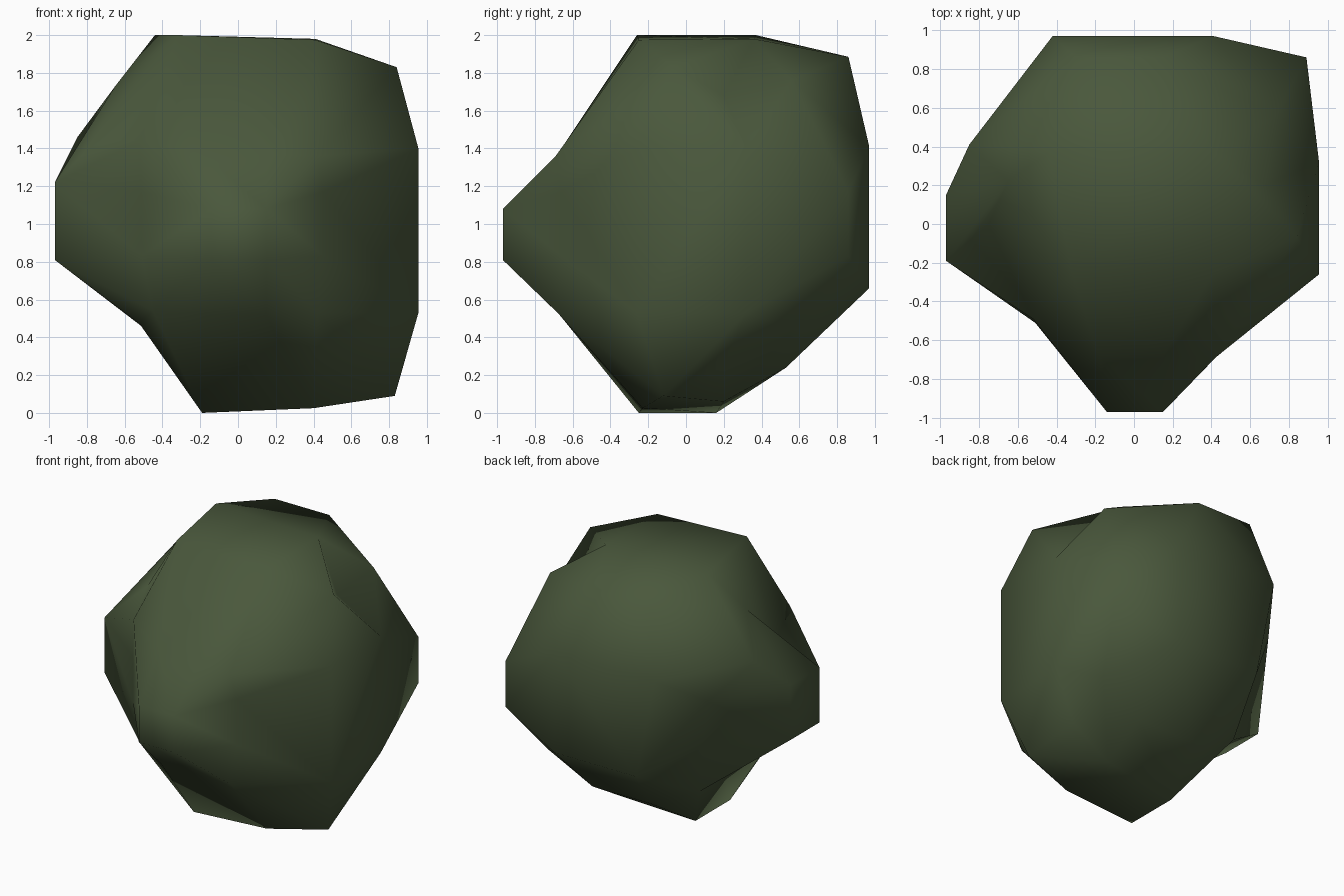
import bpy, bmesh
from mathutils import Vector

if "Cube" in bpy.data.objects:
    bpy.data.objects.remove(bpy.data.objects["Cube"])

# Moss-green boulder/bush: a cube divided 3x3 per side, each lattice point pulled into a lumpy shape.
# Lattice index 0..3 on each axis; only shell points are used.

# Flat patch of each side: (axis, side) -> depth, range on 1st other axis, range on 2nd other axis
patches = {
    (0, 0): (-0.97, -0.19, 0.15, 0.81, 1.22),
    (0, 3): (0.955, -0.26, 0.32, 0.53, 1.40),
    (1, 0): (-0.97, -0.14, 0.15, 0.81, 1.08),
    (1, 3): (0.97, -0.42, 0.41, 0.66, 1.41),
    (2, 0): (0.0, -0.19, 0.40, -0.25, 0.16),
    (2, 3): (2.0, -0.44, 0.41, -0.26, 0.37),
}
# Rounded edges: (free axis, side a, side b) -> coordinates on the fixed axes, range on the free axis
edges = {
    (0, 0, 0): (-0.67, 0.52, -0.16, 0.15),
    (0, 0, 3): (-0.68, 1.37, -0.18, 0.15),
    (0, 3, 0): (0.53, 0.24, -0.08, 0.40),
    (0, 3, 3): (0.86, 1.885, -0.30, 0.15),
    (1, 0, 0): (-0.52, 0.47, -0.15, 0.28),
    (1, 0, 3): (-0.65, 1.73, -0.15, 0.22),
    (1, 3, 0): (0.83, 0.09, -0.12, 0.12),
    (1, 3, 3): (0.84, 1.83, -0.07, 0.17),
    (2, 0, 0): (-0.51, -0.51, 0.83, 1.17),
    (2, 0, 3): (-0.64, 0.65, 0.80, 1.20),
    (2, 3, 0): (0.45, -0.66, 0.83, 1.17),
    (2, 3, 3): (0.89, 0.86, 0.83, 1.17),
}
# Corners and a few individually nudged points
points = {
    (0, 0, 0): (-0.45, -0.51, 0.54), (3, 0, 0): (0.42, -0.68, 0.53),
    (0, 3, 0): (-0.46, 0.50, 0.42), (3, 3, 0): (0.745, 0.565, 0.44),
    (0, 0, 3): (-0.52, -0.49, 1.44), (3, 0, 3): (0.42, -0.69, 1.36),
    (0, 3, 3): (-0.85, 0.41, 1.46), (3, 3, 3): (0.73, 0.56, 1.76),
    (1, 1, 3): (-0.32, -0.26, 2.0), (2, 1, 3): (0.41, -0.25, 1.975),
    (2, 2, 3): (0.41, 0.36, 1.98), (2, 1, 0): (0.40, -0.23, 0.025),
    (2, 2, 0): (0.40, 0.20, 0.06), (0, 1, 3): (-0.75, 0.0, 1.44),
    (3, 2, 3): (0.68, 0.20, 1.68), (3, 2, 0): (0.70, 0.20, 0.25),
    (1, 3, 1): (-0.27, 0.97, 0.66), (0, 3, 1): (-0.52, 0.55, 0.80),
}
CENTRE = Vector((0, 0, 1))


def locate(key):
    """Position of one lattice point on the shell."""
    if key in points:
        return points[key]
    fixed = [a for a in range(3) if key[a] in (0, 3)]
    free = [a for a in range(3) if a not in fixed]
    pos = [0.0, 0.0, 0.0]
    if len(fixed) == 1:
        p = patches[(fixed[0], key[fixed[0]])]
        pos[fixed[0]] = p[0]
        pos[free[0]] = p[key[free[0]]]
        pos[free[1]] = p[2 + key[free[1]]]
    else:
        e = edges[(free[0], key[fixed[0]], key[fixed[1]])]
        pos[fixed[0]], pos[fixed[1]] = e[0], e[1]
        pos[free[0]] = e[1 + key[free[0]]]
    return pos


bm = bmesh.new()
verts = {}


def vert(key):
    if key not in verts:
        verts[key] = bm.verts.new(locate(key))
    return verts[key]


def add_cell(keys):
    """Two triangles; ridges run from corners to patches, elsewhere along the outer diagonal."""
    q = [vert(k) for k in keys]
    corner = [n for n, k in enumerate(keys) if all(c in (0, 3) for c in k)]
    if corner:
        s = corner[0] % 2
    else:
        reach = [((q[n].co + q[n + 2].co) / 2 - CENTRE).length for n in (0, 1)]
        s = 0 if reach[0] >= reach[1] else 1
    bm.faces.new((q[s], q[s + 1], q[s + 2]))
    bm.faces.new((q[s], q[s + 2], q[(s + 3) % 4]))


# Shell mesh
for axis in range(3):
    for side in (0, 3):
        for i in range(3):
            for j in range(3):
                cell = []
                for u, v in ((i, j), (i + 1, j), (i + 1, j + 1), (i, j + 1)):
                    key = [u, v]
                    key.insert(axis, side)
                    cell.append(tuple(key))
                add_cell(cell)
bmesh.ops.recalc_face_normals(bm, faces=bm.faces[:])
for f in bm.faces:
    f.smooth = True

mesh = bpy.data.meshes.new("bush")
bm.to_mesh(mesh)
bm.free()

# Single flat colour
green = bpy.data.materials.new("dark_moss_green")
green.diffuse_color = (0.068, 0.097, 0.045, 1.0)
green.use_nodes = True
green.node_tree.nodes["Principled BSDF"].inputs["Base Color"].default_value = green.diffuse_color
mesh.materials.append(green)

bush = bpy.data.objects.new("bush", mesh)
bpy.context.collection.objects.link(bush)
